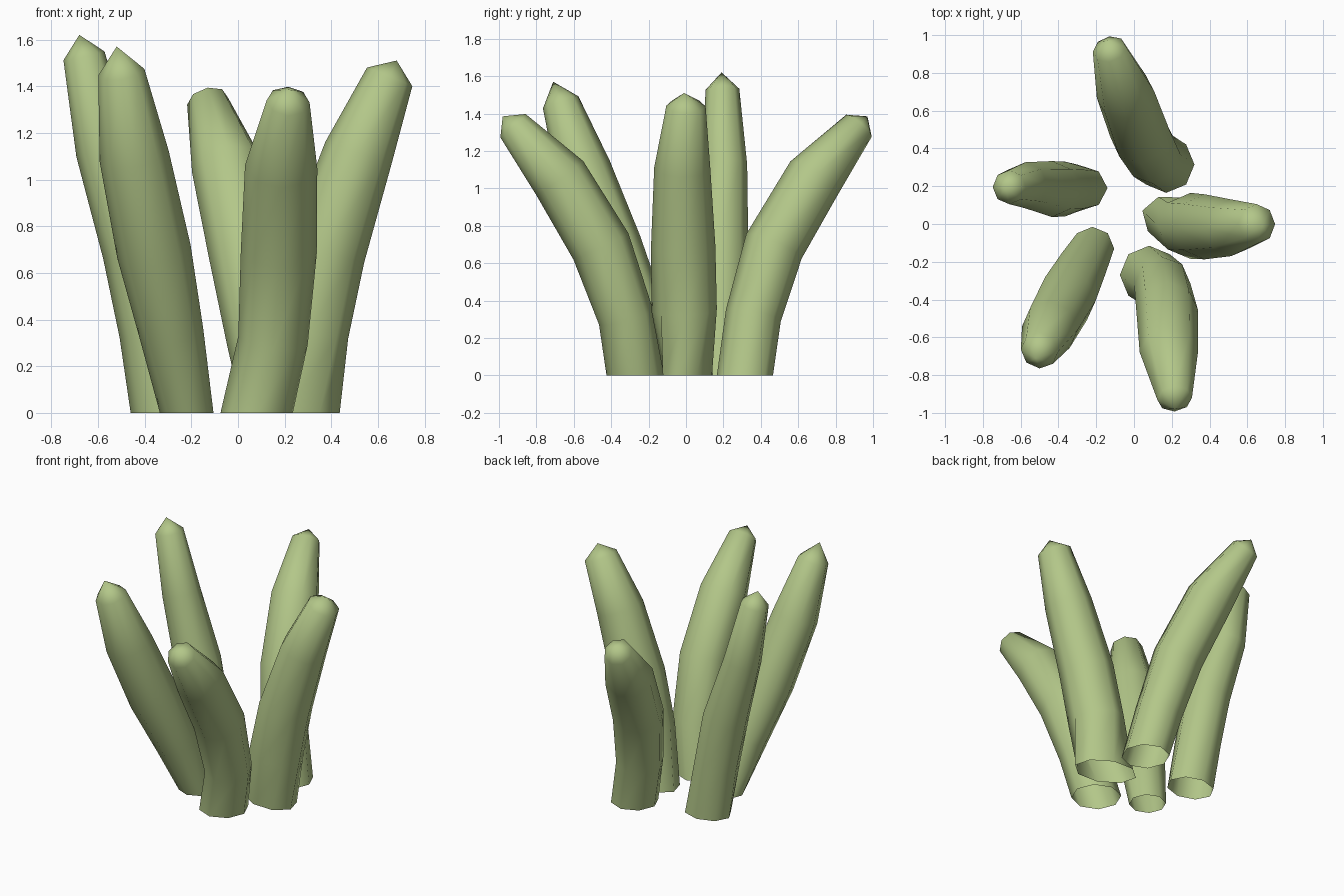
import bpy, bmesh, math
from mathutils import Vector

if "Cube" in bpy.data.objects:
    bpy.data.objects.remove(bpy.data.objects["Cube"])

green = bpy.data.materials.new("leaf_green")
green.diffuse_color = (0.45, 0.57, 0.25, 1)
green.use_nodes = True
green.node_tree.nodes["Principled BSDF"].inputs["Base Color"].default_value = green.diffuse_color
SIDES = 8


def stalk(name, path, radii, tip, base=None):
    """Tapered bent tube: rings square to the path, open flat base, pointed tip."""
    pts = [Vector(p) for p in path] + [Vector(tip)]
    bm = bmesh.new()
    rings = []
    for i, r in enumerate(radii):
        n = Vector((0, 0, 1)) if i == 0 else (pts[i + 1] - pts[i - 1]).normalized()
        u = Vector((1, 0, 0))
        u = (u - n * u.dot(n)).normalized()
        ru = rv = r
        if i == 0 and base:                       # oval, turned base
            ru, rv, turn = base
            u = Vector((math.cos(turn), math.sin(turn), 0))
        v = n.cross(u)
        ring = []
        for k in range(SIDES):
            a = 2 * math.pi * k / SIDES
            ring.append(bm.verts.new(pts[i] + u * ru * math.cos(a) + v * rv * math.sin(a)))
        rings.append(ring)
    end = bm.verts.new(pts[-1])
    for k in range(SIDES):
        j = (k + 1) % SIDES
        for lo, hi in zip(rings, rings[1:]):
            bm.faces.new((lo[k], lo[j], hi[j], hi[k]))
        bm.faces.new((rings[-1][k], rings[-1][j], end))
    for f in bm.faces:
        f.smooth = True
    mesh = bpy.data.meshes.new(name)
    bm.to_mesh(mesh)
    bm.free()
    mesh.materials.append(green)
    bpy.context.collection.objects.link(bpy.data.objects.new(name, mesh))


# Right stalk
stalk("right_stalk",
      [(.24, .01, 0), (.30, -.01, .35), (.375, -.015, .69), (.515, -.02, 1.11), (.65, 0, 1.44)],
      [.18, .175, .172, .15, .105], (.68, -.01, 1.51), (.205, .135, -.3))

# Back stalk
stalk("back_stalk",
      [(.17, .315, 0), (.10, .36, .32), (.035, .47, .69), (-.045, .685, 1.055), (-.13, .925, 1.335)],
      [.15, .15, .162, .155, .09], (-.14, .97, 1.385))

# Left stalk
stalk("left_stalk",
      [(-.30, .19, 0), (-.365, .185, .35), (-.435, .185, .70), (-.575, .205, 1.13), (-.66, .195, 1.53)],
      [.14, .145, .148, .122, .09], (-.68, .19, 1.62), (.16, .125, 0))

# Front left stalk
stalk("front_left_stalk",
      [(-.22, -.13, 0), (-.285, -.25, .34), (-.36, -.395, .69), (-.445, -.55, 1.10), (-.50, -.67, 1.46)],
      [.115, .138, .16, .15, .1], (-.52, -.71, 1.57))

# Front stalk
stalk("front_stalk",
      [(.08, -.27, 0), (.15, -.32, .31), (.175, -.455, .69), (.185, -.675, 1.055), (.215, -.925, 1.335)],
      [.155, .15, .163, .155, .092], (.22, -.98, 1.385))
